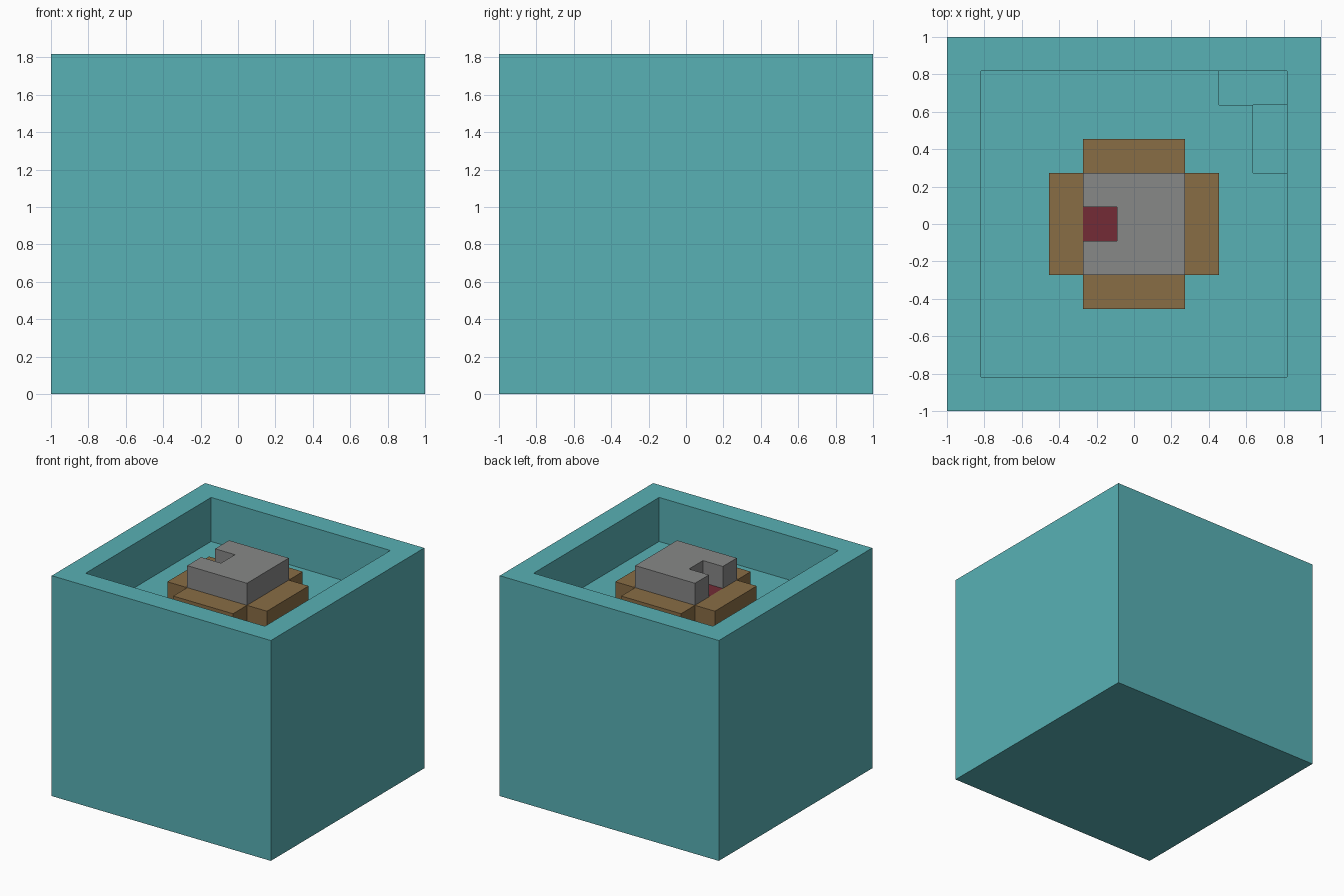
import bpy
import bmesh

U = 2 / 11  # one block of the grid

cube = bpy.data.objects.get("Cube")
if cube:
    bpy.data.objects.remove(cube, do_unlink=True)


def make_material(name, rgb):
    color = [((c / 255 + 0.055) / 1.055) ** 2.4 for c in rgb] + [1]
    mat = bpy.data.materials.new(name)
    mat.use_nodes = True
    mat.diffuse_color = color
    bsdf = next(n for n in mat.node_tree.nodes if n.type == "BSDF_PRINCIPLED")
    bsdf.inputs["Base Color"].default_value = color
    return mat


teal = make_material("teal", (88, 177, 181))
brown = make_material("brown", (137, 109, 69))
grey = make_material("grey", (135, 136, 135))
red = make_material("dark red", (115, 43, 54))


def prism(name, outline, bottom, top, mat):
    """Extrude an outline, given in blocks, between two heights."""
    bm = bmesh.new()
    face = bm.faces.new([bm.verts.new((x * U, y * U, bottom * U)) for x, y in outline])
    grown = bmesh.ops.extrude_face_region(bm, geom=[face])["geom"]
    for v in grown:
        if isinstance(v, bmesh.types.BMVert):
            v.co.z = top * U
    bmesh.ops.recalc_face_normals(bm, faces=bm.faces)
    mesh = bpy.data.meshes.new(name)
    bm.to_mesh(mesh)
    bm.free()
    mesh.materials.append(mat)
    obj = bpy.data.objects.new(name, mesh)
    bpy.context.collection.objects.link(obj)
    return obj


def box(name, x0, x1, y0, y1, bottom, top, mat):
    return prism(name, [(x0, y0), (x1, y0), (x1, y1), (x0, y1)], bottom, top, mat)


def carve(obj, cutter):
    """Cut one shape out of another and discard the cutter."""
    cutter.hide_render = True
    mod = obj.modifiers.new("carve", "BOOLEAN")
    mod.operation = "DIFFERENCE"
    mod.solver = "EXACT"
    mod.object = cutter
    bpy.context.view_layer.objects.active = obj
    bpy.ops.object.modifier_apply(modifier=mod.name)
    bpy.data.objects.remove(cutter, do_unlink=True)


# Outer block with a shallow basin and two steps sinking in one corner
body = box("outer_block", -5.5, 5.5, -5.5, 5.5, 0, 10, teal)
carve(body, box("basin_cutter", -4.5, 4.5, -4.5, 4.5, 8, 11, teal))
carve(body, box("upper_step_cutter", 2.5, 4.5, 3.5, 4.5, 7, 9, teal))
carve(body, box("lower_step_cutter", 3.5, 4.5, 1.5, 3.5, 6, 9, teal))

# Brown ledges on the four sides of the centre
for side, s in (("left", 1), ("right", -1)):
    x0, x1 = sorted((1.5 * s, 2.5 * s))
    box(side + "_ledge", x0, x1, -1.5, 1.5, 8, 9, brown)
for side, s in (("back", 1), ("front", -1)):
    y0, y1 = sorted((1.5 * s, 2.5 * s))
    box(side + "_ledge", -1.5, 1.5, y0, y1, 8, 9, brown)

# Grey cap, notched on its right side, over a red block
notched = [(-1.5, -1.5), (1.5, -1.5), (1.5, 1.5), (-1.5, 1.5),
           (-1.5, .5), (-.5, .5), (-.5, -.5), (-1.5, -.5)]
prism("notched_cap", notched, 9, 10, grey)
box("notch_floor", -1.5, -.5, -.5, .5, 8, 9, red)
